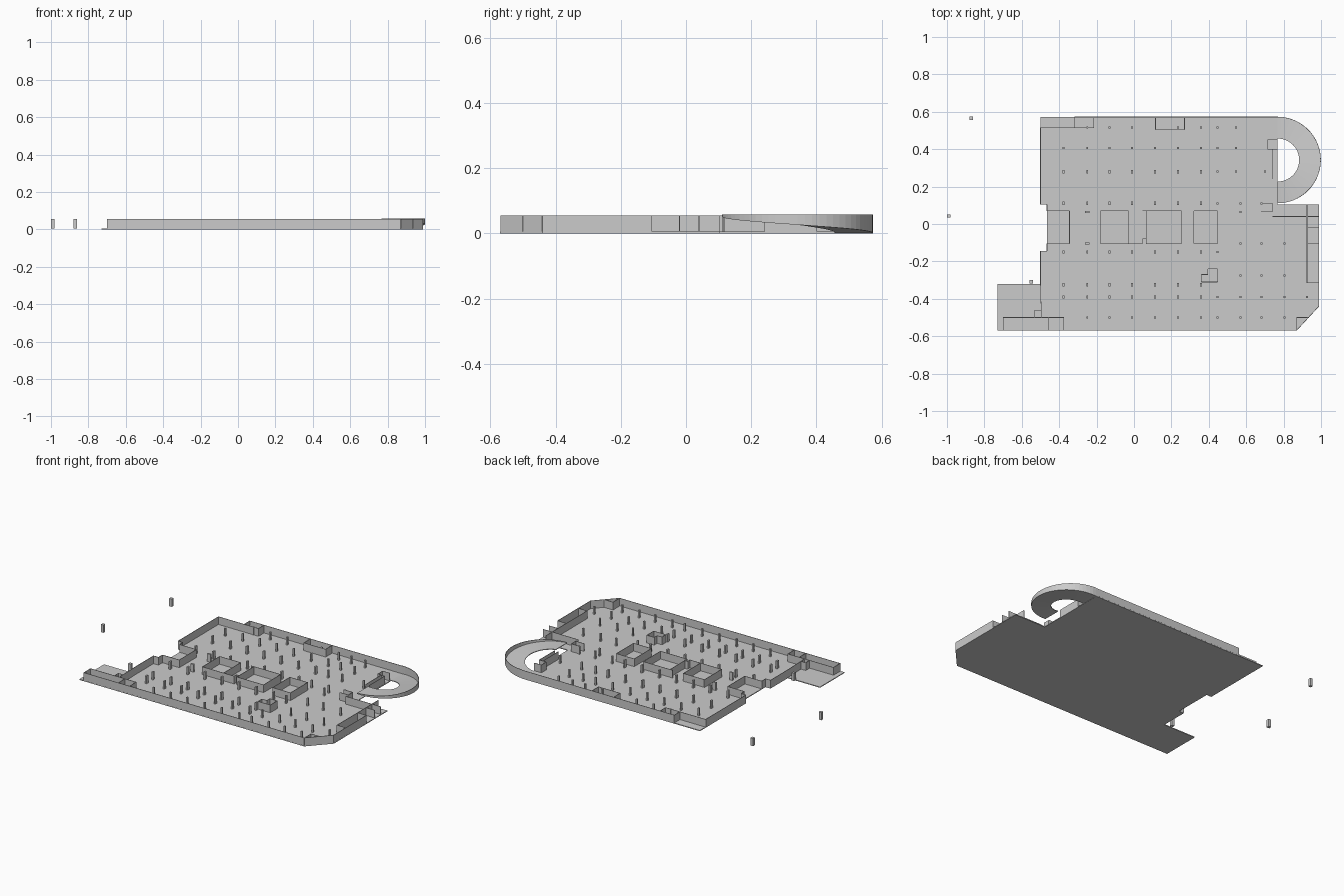
import bpy, bmesh, math
from mathutils import Vector

if "Cube" in bpy.data.objects:
    bpy.data.objects.remove(bpy.data.objects["Cube"])

FLOOR, TOP, T = 0.005, 0.055, 0.003


def finish(name, bm):
    bmesh.ops.recalc_face_normals(bm, faces=bm.faces)
    me = bpy.data.meshes.new(name)
    bm.to_mesh(me)
    bm.free()
    ob = bpy.data.objects.new(name, me)
    bpy.context.collection.objects.link(ob)
    return ob


def prism(bm, pts, z0, z1):
    lo = [bm.verts.new((x, y, z0)) for x, y in pts]
    hi = [bm.verts.new((x, y, z1)) for x, y in pts]
    n = len(pts)
    bm.faces.new(lo[::-1])
    bm.faces.new(hi)
    for i in range(n):
        j = (i + 1) % n
        bm.faces.new((lo[i], lo[j], hi[j], hi[i]))


def box(bm, x, y, sx, sy, z0=FLOOR, z1=TOP):
    a, b = sx / 2, sy / 2
    prism(bm, [(x - a, y - b), (x + a, y - b), (x + a, y + b), (x - a, y + b)], z0, z1)


def walls(name, *paths):
    # thin upright panels along each path
    bm = bmesh.new()
    for path in paths:
        for p, q in zip(path, path[1:]):
            p, q = Vector(p), Vector(q)
            d = (q - p).normalized()
            n = Vector((-d.y, d.x)) * T / 2
            prism(bm, [p - n, q - n, q + n, p + n], FLOOR, TOP)
    return finish(name, bm)


# floor slab
bm = bmesh.new()
prism(bm, [(-.73, -.57), (.87, -.57), (.99, -.44), (.99, .105), (.768, .105),
           (.768, .573), (-.5, .573), (-.5, .105), (-.465, .105), (-.465, -.145),
           (-.5, -.145), (-.5, -.32), (-.73, -.32)], 0, FLOOR)
finish("floor_slab", bm)

# outer walls
walls("back_wall",
      [(-.5, .515), (-.317, .515), (-.317, .572), (.115, .572), (.115, .505),
       (.27, .505), (.27, .572), (.77, .572)],
      [(-.317, .515), (-.215, .515), (-.215, .572)],
      [(.115, .572), (.27, .572)])
walls("left_wall",
      [(-.5, .515), (-.5, .105), (-.465, .105), (-.465, .07), (-.345, .07),
       (-.345, -.105), (-.465, -.105), (-.465, -.145), (-.5, -.145), (-.5, -.32),
       (-.495, -.5)])
walls("front_wall", [(-.7, -.568), (.87, -.568), (.988, -.44), (.988, -.105), (.925, -.105)])

# rooms along the edges
walls("front_left_room",
      [(-.7, -.568), (-.7, -.5), (-.375, -.5), (-.375, -.568)],
      [(-.455, -.5), (-.455, -.568)],
      [(-.53, -.5), (-.53, -.46), (-.495, -.46)])
walls("corner_room", [(.87, -.568), (.87, -.5), (.935, -.5)])
walls("right_rooms",
      [(.988, -.315), (.925, -.315), (.925, .105)],
      [(.925, -.02), (.988, -.02)],
      [(.768, .04), (.988, .04)])

# central core rooms
walls("core_left", [(-.03, .07), (-.18, .07), (-.18, -.105), (-.03, -.105), (-.03, .07)])
walls("core_middle", [(.065, .07), (.065, -.105), (.255, -.105), (.255, .07), (.045, .07)],
      [(-.03, -.105), (.045, -.105), (.045, -.08), (.065, -.08)])
walls("core_right", [(.32, .07), (.447, .07), (.447, -.105), (.32, -.105), (.32, .07)])

# small stair rooms
walls("small_stair_room",
      [(.36, -.31), (.447, -.31), (.447, -.24), (.395, -.24), (.395, -.27),
       (.36, -.27), (.36, -.31)])
walls("ramp_side_room",
      [(.74, .24), (.74, .4), (.715, .4), (.715, .45), (.765, .45)],
      [(.74, .4), (.765, .4), (.765, .24)],
      [(.68, .065), (.74, .065), (.74, .11), (.68, .11)],
      [(.74, .04), (.768, .04)])

# columns: rows of (y, x positions)
left = [-.377, -.25, -.13, -.01, .112, .235, .358]
slim = [.57, .682, .805]
rows = [(.515, left[1:4] + left[5:] + [.447, .545]),
        (.407, left + [.447, .545]),
        (.28, left + [.447, .545, .70]),
        (.11, left + [.447, .57, .682]),
        (.065, [-.25, .57]),
        (-.105, [-.25] + slim),
        (-.15, left + [.447]),
        (-.275, slim),
        (-.325, left),
        (-.39, left + [.447] + slim + [.925]),
        (-.5, left[1:] + [.447] + slim)]
bm = bmesh.new()
for y, xs in rows:
    for x in xs:
        big = x < .4 and y not in (.515, .407, -.5)
        sx = .022 if y in (.065, -.105) and x < 0 else .01
        box(bm, x, y, sx, .018 if big and sx < .02 else .011)
finish("columns", bm)

# detached columns beyond the slab
bm = bmesh.new()
for x, y in [(-.87, .565), (-.991, .043), (-.55, -.309)]:
    box(bm, x, y, .018, .018)
finish("outlying_columns", bm)

# curved ramp deck rising clockwise, with a parapet on its outer edge
CX, CY, R0, R1, N = .768, .342, .115, .231, 32


def sweep(name, section):
    # section(z) gives (radius, height) points
    bm = bmesh.new()
    rings = []
    for i in range(N + 1):
        a = math.pi / 2 - math.pi * i / N
        z = FLOOR + (TOP - FLOOR) * i / N
        rings.append([bm.verts.new((CX + r * math.cos(a), CY + r * math.sin(a), h))
                      for r, h in section(z)])
    for p, q in zip(rings, rings[1:]):
        for k in range(4):
            m = (k + 1) % 4
            bm.faces.new((p[k], p[m], q[m], q[k]))
    bm.faces.new(rings[0])
    bm.faces.new(rings[-1][::-1])
    return finish(name, bm)


sweep("ramp_deck", lambda z: [(R0, z - .004), (R1, z - .004), (R1, z), (R0, z)])
sweep("ramp_parapet", lambda z: [(R1 - T, z - .004), (R1, z - .004),
                                 (R1, TOP + .002), (R1 - T, TOP + .002)])
